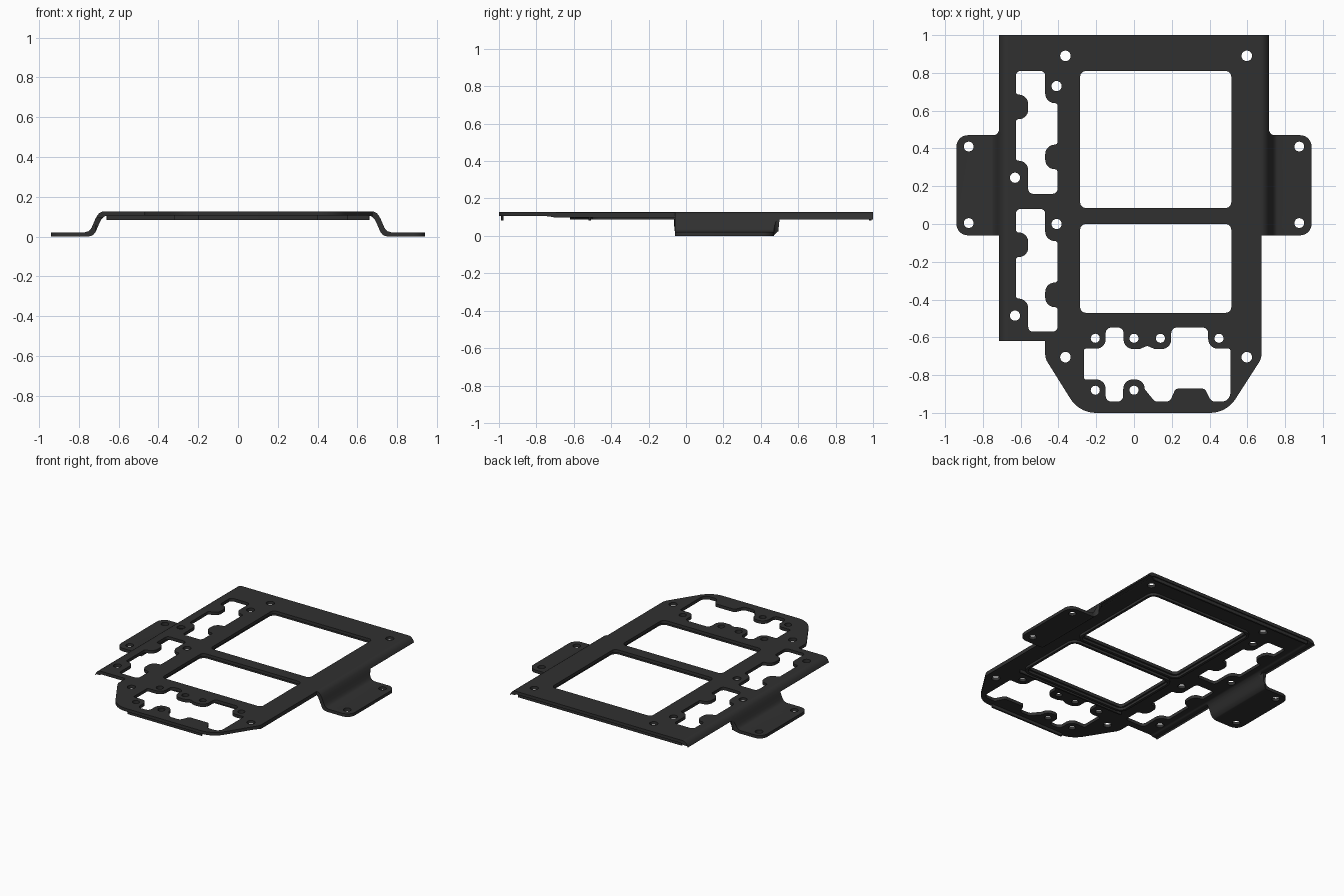
import bpy, bmesh, math
from mathutils import Vector

if "Cube" in bpy.data.objects:
    bpy.data.objects.remove(bpy.data.objects["Cube"])

mat = bpy.data.materials.new("dark_plate")
mat.diffuse_color = (0.03, 0.03, 0.03, 1)
mat.use_nodes = True
mat.node_tree.nodes["Principled BSDF"].inputs["Base Color"].default_value = mat.diffuse_color


def fillet(pts, n=7):
    """Round the corners of a closed polygon given as (x, y, radius)."""
    out = []
    for i, (x, y, r) in enumerate(pts):
        p = Vector((x, y))
        if r == 0:
            out.append(p)
            continue
        a = (Vector(pts[i - 1][:2]) - p).normalized()
        b = (Vector(pts[(i + 1) % len(pts)][:2]) - p).normalized()
        half = a.angle(b) / 2
        c = p + (a + b).normalized() * (r / math.sin(half))
        t = r / math.tan(half)
        s, e = p + a * t - c, p + b * t - c
        sweep = s.angle_signed(e)
        for k in range(n + 1):
            ang = -sweep * k / n
            out.append(c + Vector((s.x * math.cos(ang) - s.y * math.sin(ang),
                                   s.x * math.sin(ang) + s.y * math.cos(ang))))
    return out


def rect(x0, y0, x1, y1, r):
    return fillet([(x0, y0, r), (x1, y0, r), (x1, y1, r), (x0, y1, r)])


def circle(x, y, r, n=24):
    return [Vector((x + r * math.cos(math.tau * k / n), y + r * math.sin(math.tau * k / n)))
            for k in range(n)]


def sheet(name, loops, z0, z1):
    """Flat sheet: first loop is the outline, the rest are holes."""
    cu = bpy.data.curves.new(name, 'CURVE')
    cu.dimensions = '2D'
    cu.fill_mode = 'BOTH'
    cu.extrude = (z1 - z0) / 2
    for loop in loops:
        sp = cu.splines.new('POLY')
        sp.points.add(len(loop) - 1)
        for q, p in zip(sp.points, loop):
            q.co = (p.x, p.y, 0, 1)
        sp.use_cyclic_u = True
    ob = bpy.data.objects.new(name, cu)
    bpy.context.collection.objects.link(ob)
    bpy.ops.object.select_all(action='DESELECT')
    ob.select_set(True)
    bpy.context.view_layer.objects.active = ob
    bpy.ops.object.convert(target='MESH')
    ob = bpy.context.object
    ob.name = name
    ob.data.materials.clear()
    ob.data.materials.append(mat)
    bm = bmesh.new()
    bm.from_mesh(ob.data)
    bmesh.ops.remove_doubles(bm, verts=bm.verts, dist=1e-4)
    bmesh.ops.translate(bm, verts=bm.verts, vec=(0, 0, (z0 + z1) / 2))
    bmesh.ops.recalc_face_normals(bm, faces=bm.faces)
    for f in bm.faces:
        f.material_index = 0
    bm.to_mesh(ob.data)
    bm.free()
    return ob


# outer silhouette with both mounting tabs
outline = fillet([
    (-.715, 1, 0), (-.715, .47, .03), (-.94, .47, .06), (-.94, -.06, .06), (-.715, -.06, 0),
    (-.715, -.62, 0), (-.47, -.62, 0), (-.47, -.712, .08), (-.29, -1, .16),
    (.49, -1, .16), (.675, -.712, .08), (.675, -.06, 0), (.94, -.06, .06),
    (.94, .47, .06), (.715, .47, .03), (.715, 1, 0)])

# large windows
windows = [(-.285, .085, .515, .81), (-.285, -.47, .515, 0)]
holes = [rect(*w, .03) for w in windows]

# two identical lobed side slots
for dy in (0, -.73):
    slot = [(-.625, .81, .025), (-.47, .81, .025), (-.47, .64, .05), (-.405, .64, .014),
            (-.405, .42, .014), (-.47, .42, .05), (-.47, .29, .05), (-.405, .29, .014),
            (-.405, .16, .025), (-.56, .16, .025), (-.56, .335, .05), (-.625, .335, .014),
            (-.625, .555, .014), (-.56, .555, .05), (-.56, .685, .05), (-.625, .685, .014)]
    holes.append(fillet([(x, y + dy, r) for x, y, r in slot]))
    holes += [circle(-.41, .73 + dy, .027), circle(-.63, .245 + dy, .027)]

# front cutout with screw bosses reaching into it
holes.append(fillet([
    (-.265, -.66, .01), (-.15, -.66, .05), (-.15, -.548, .03), (-.055, -.548, .03),
    (-.055, -.662, .05), (.03, -.662, .02), (.07, -.645, .02), (.11, -.662, .02),
    (.197, -.662, .05), (.197, -.548, .03), (.393, -.548, .03), (.393, -.66, .05),
    (.51, -.66, .01), (.51, -.94, .045), (.41, -.94, .03), (.375, -.872, .02),
    (.22, -.872, .02), (.19, -.94, .03), (.11, -.94, .03), (.057, -.875, .02),
    (.057, -.823, .05), (-.057, -.823, .05), (-.057, -.94, .03), (-.15, -.94, .03),
    (-.15, -.823, .05), (-.265, -.823, .01)]))

# screw holes
for x, y in ((-.205, -.605), (0, -.605), (.14, -.605), (.45, -.605), (-.205, -.88), (0, -.88)):
    holes.append(circle(x, y, .024))
for x in (-.363, .597):
    holes += [circle(x, .89, .028), circle(x, -.705, .028)]
for x in (-.875, .875):
    holes += [circle(x, .41, .026), circle(x, .005, .026)]

frame = sheet("frame_plate", [outline] + holes, 0, .022)

# fold the side tabs down along an S-shaped profile
TOP = [(.67, .127), (.684, .125), (.696, .119), (.706, .108), (.716, .09),
       (.734, .048), (.742, .035), (.752, .027), (.77, .022)]
BOT = [(.655, .105), (.667, .103), (.677, .097), (.686, .087), (.696, .068),
       (.714, .026), (.724, .012), (.736, .004), (.755, 0)]


def lookup(tab, x):
    if x <= tab[0][0]:
        return tab[0][1]
    for (xa, za), (xb, zb) in zip(tab, tab[1:]):
        if x <= xb:
            return za + (zb - za) * (x - xa) / (xb - xa)
    return tab[-1][1]


bm = bmesh.new()
bm.from_mesh(frame.data)
cuts = [((s * x, 0, 0), (1, 0, 0)) for x, _ in TOP + BOT for s in (-1, 1)]
cuts += [((0, y, 0), (0, 1, 0)) for y in (.5, .47, -.06, -.065)]
for co, no in cuts:
    bmesh.ops.bisect_plane(bm, geom=bm.verts[:] + bm.edges[:] + bm.faces[:], dist=1e-5,
                           plane_co=co, plane_no=no)
for v in bm.verts:
    x = abs(v.co.x)
    if v.co.z > .011:
        v.co.z = lookup(TOP, x)
    else:
        v.co.z = lookup(BOT, x)
        if v.co.y > .495 or v.co.y < -.062:
            v.co.z = max(v.co.z, min(.096, lookup(TOP, x) - .004))
bmesh.ops.triangulate(bm, faces=bm.faces)
bm.to_mesh(frame.data)
bm.free()

parts = [frame]
# stiffening rims under the windows
for name, (x0, y0, x1, y1) in zip(("rear_window_rim", "front_window_rim"), windows):
    parts.append(sheet(name, [rect(x0 - .03, y0 - .03, x1 + .03, y1 + .03, .06),
                              rect(x0 - .012, y0 - .012, x1 + .012, y1 + .012, .042)], .088, .107))
# cross ribs under the plate
for name, y, x0, x1 in (("rear_rib", .985, -.66, .66), ("middle_rib", -.515, -.32, .55),
                        ("front_rib", -.982, -.2, .4)):
    parts.append(sheet(name, [rect(x0, y - .006, x1, y + .006, .003)], .083, .107))

for ob in parts:
    bpy.ops.object.select_all(action='DESELECT')
    ob.select_set(True)
    bpy.context.view_layer.objects.active = ob
    bpy.ops.object.shade_smooth_by_angle(angle=math.radians(30))
